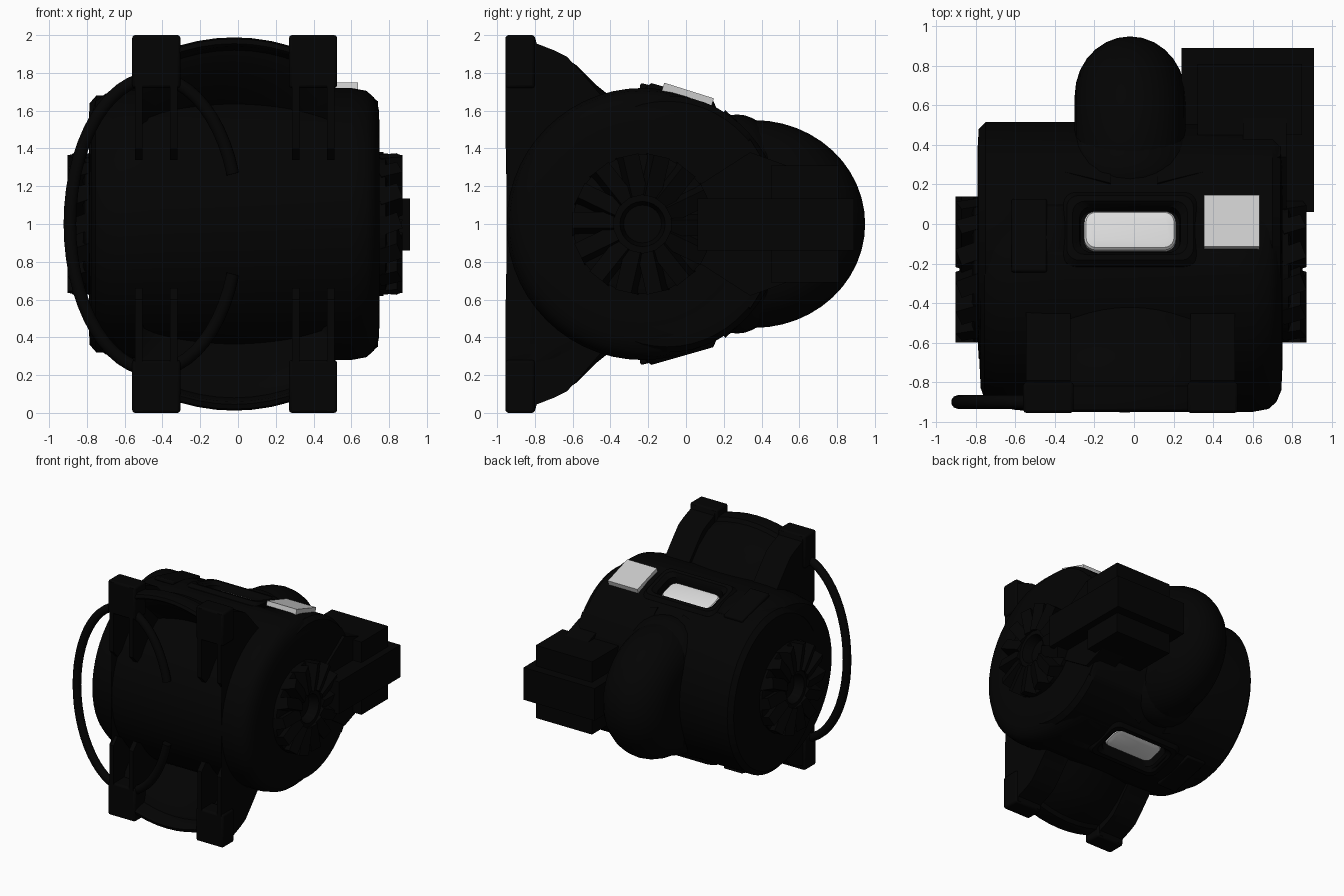
import bpy, bmesh, math
from mathutils import Matrix, Vector

if "Cube" in bpy.data.objects:
    bpy.data.objects.remove(bpy.data.objects["Cube"])

CY, CZ, R = -0.23, 1.0, 0.72      # barrel axis and radius


def material(name, v):
    m = bpy.data.materials.new(name)
    m.diffuse_color = (v, v, v, 1)
    m.use_nodes = True
    m.node_tree.nodes["Principled BSDF"].inputs["Base Color"].default_value = m.diffuse_color
    return m


BLACK = material("matte black", 0.001)
GREY = material("light grey", 0.6)
WHITE = material("lamp white", 0.72)


def finish(name, bm, mat=BLACK, smooth=True, bevel=0):
    bmesh.ops.recalc_face_normals(bm, faces=bm.faces)
    me = bpy.data.meshes.new(name)
    bm.to_mesh(me)
    bm.free()
    ob = bpy.data.objects.new(name, me)
    bpy.context.collection.objects.link(ob)
    me.materials.append(mat)
    if bevel:
        b = ob.modifiers.new("bevel", 'BEVEL')
        b.width, b.segments = bevel, 2
    if smooth:
        bpy.context.view_layer.objects.active = ob
        bpy.ops.object.select_all(action='DESELECT')
        ob.select_set(True)
        bpy.ops.object.shade_smooth_by_angle(angle=math.radians(35))
    return ob


def loft(name, rings, rot=None, **kw):
    """Skin a list of equal closed rings and cap both ends."""
    bm = bmesh.new()
    rows = [[bm.verts.new(p) for p in ring] for ring in rings]
    n = len(rows[0])
    for a, b in zip(rows, rows[1:]):
        for i in range(n):
            bm.faces.new((a[i], a[(i + 1) % n], b[(i + 1) % n], b[i]))
    bm.faces.new(rows[0])
    bm.faces.new(rows[-1])
    if rot:
        bmesh.ops.transform(bm, matrix=rot, verts=bm.verts)
    return finish(name, bm, **kw)


def lathe_x(name, profile, cy, seg=48, sy=1, **kw):
    """Turn an (x, radius) profile round a line parallel to x."""
    angs = [2 * math.pi * i / seg for i in range(seg)]
    return loft(name, [[(x, cy + sy * r * math.cos(a), CZ + r * math.sin(a))
                        for a in angs] for x, r in profile], **kw)


def box(name, lo, hi, rot=None, **kw):
    lo, hi = Vector(lo), Vector(hi)
    bm = bmesh.new()
    bmesh.ops.create_cube(bm, size=1)
    bmesh.ops.scale(bm, vec=hi - lo, verts=bm.verts)
    bmesh.ops.translate(bm, vec=(lo + hi) / 2, verts=bm.verts)
    if rot:
        bmesh.ops.transform(bm, matrix=rot, verts=bm.verts)
    return finish(name, bm, **kw)


def round_rect(cx, cy, hx, hy, r, z):
    """Rounded rectangle ring at height z."""
    pts = []
    for q, (sx, sy) in enumerate(((1, 1), (-1, 1), (-1, -1), (1, -1))):
        for k in range(6):
            a = math.pi / 2 * (q + k / 5)
            pts.append((cx + sx * (hx - r) + r * math.cos(a),
                        cy + sy * (hy - r) + r * math.sin(a), z))
    return pts


def on_barrel(angle, side=1):
    """Local frame: z points out of the barrel, x stays along its axis."""
    m = Matrix.Translation((0, CY, CZ)) @ Matrix.Rotation(-math.radians(angle), 4, 'X')
    return Matrix.Translation((0, 0, CZ)) @ Matrix.Scale(side, 4, (0, 0, 1)) \
        @ Matrix.Translation((0, 0, -CZ)) @ m


# main barrel with rounded shoulders, and a fuller shell at the back
barrel = lathe_x("barrel", [(-.78, .5), (-.775, .6), (-.755, .655), (-.70, .69), (-.6, .71),
                            (-.45, R), (.6, R), (.68, .705), (.72, .67), (.745, .61), (.75, .5)],
                 CY, seg=56)
shell = lathe_x("barrel_back", [(-.79, .55), (-.785, .64), (-.75, .68), (.70, .68), (.74, .65),
                                (.748, .55)], -.1, sy=.905, seg=56)

# radial vents on both ends
for side, x0, tag in ((-1, -.76, "left"), (1, .73, "right")):
    lathe_x("vent_base_" + tag, [(x0, .37), (x0 + side * .05, .37), (x0 + side * .06, .34),
                                 (x0 + side * .06, .15), (x0 + side * .02, .12)], CY, seg=32)
    lathe_x("vent_hub_" + tag, [(x0, .17), (x0 + side * .11, .17), (x0 + side * .11, .12),
                                (x0 + side * .03, .10)], CY, seg=24)
    for i in range(14):
        rot = Matrix.Translation((x0 + side * .07, CY, CZ)) \
            @ Matrix.Rotation(2 * math.pi * (i + .5) / 14, 4, 'X') \
            @ Matrix.Translation((0, 0, .26)) @ Matrix.Rotation(.35, 4, 'Z')
        box("vent_blade_" + tag, (-.06, -.045, -.11), (.06, .045, .11), rot, smooth=False)

# rear wheel pod with rounded rim, and its collar
tube = [math.pi * (i / 14 - .5) for i in range(15)]
lathe_x("rear_pod", [(-.02 + .28 * math.sin(t), .27 + .28 * math.cos(t)) for t in tube],
        .36, sy=1.07)
lathe_x("pod_collar", [(-.02 + .33 * math.sin(t), .28 + .30 * math.cos(t)) for t in tube],
        .27, sy=.55)

# saddle band across the back of the barrel
for s, tag in ((1, "upper"), (-1, "lower")):
    for side in (-1, 1):
        rings = []
        for i in range(7):
            t = i / 6
            x = side * (.12 + .62 * t)
            a0 = math.radians(36 + 16 * t)
            r = .745 - .02 * t
            sec = [(a0, .66), (a0, r), (a0 + .22, r), (a0 + .28, .66)]
            rings.append([(x, CY + q * math.sin(a), CZ + s * q * math.cos(a)) for a, q in sec])
        loft("saddle_band_" + tag, rings)

# front disc: rim with a recessed face, stepped dome behind, trimmed between the brackets
disc = [(-.55, .62), (-.80, .84), (-.83, .92), (-.935, .94), (-.95, .955), (-.94, .98),
        (-.91, .988), (-.82, .98), (-.80, .95), (-.70, .92), (-.58, .84), (-.48, .74), (-.38, .66)]
loft("front_disc", [[(-.02 + max(-.51, min(.53, k * math.cos(a))), y, CZ + k * math.sin(a))
                     for a in [2 * math.pi * i / 64 for i in range(64)]] for y, k in disc])

# four mounting brackets: side fins, curved back strap and front plate
outer = [(-.80, 1.99), (-.79, 1.955), (-.70, 1.92), (-.63, 1.885), (-.56, 1.81),
         (-.50, 1.74), (-.44, 1.67), (-.36, 1.62)]
fin = [(-.955, 1.99)] + outer + [(-.40, 1.5), (-.70, 1.45), (-.90, 1.34), (-.955, 1.40)]
strap = outer + [(y - .07, z - .10) for y, z in reversed(outer)]
for xa, xb, tag in ((-.56, -.305, "left"), (.27, .525, "right")):
    for s, end in ((1, "upper"), (-1, "lower")):
        def slab(name, pts, x1, x2, **kw):
            loft("%s_%s_%s" % (name, end, tag),
                 [[(x, y, CZ + s * (z - CZ)) for y, z in pts] for x in (x1, x2)], **kw)
        slab("bracket_fin_outer", fin, xa + .015, xa + .055, smooth=False)
        slab("bracket_fin_inner", fin, xb - .055, xb - .015, smooth=False)
        slab("bracket_strap", strap, xa + .015, xb - .015)
        z1, z2 = sorted((CZ + s * .72, CZ + s * 1.0))
        box("bracket_plate_%s_%s" % (end, tag), (xa, -.955, z1), (xb, -.80, z2), bevel=.015)

# lamps sunk into framed pockets on top and underside
for s, tag in ((1, "upper"), (-1, "lower")):
    m = on_barrel(16, s)
    cut = loft("pocket_cutter_" + tag, [round_rect(-.02, .01, .27, .13, .06, z)
                                        for z in (.61, .9)], m)
    cut.hide_render = True
    cut.hide_set(True)
    for body in (barrel, shell):
        b = body.modifiers.new("pocket", 'BOOLEAN')
        b.operation, b.object = 'DIFFERENCE', cut
    loft("lamp_frame_" + tag, [round_rect(-.02, .01, hx, hy, r, z) for hx, hy, r, z in (
        (.345, .195, .07, .60), (.345, .195, .07, .70), (.32, .17, .06, .73),
        (.29, .14, .06, .73), (.255, .12, .06, .70), (.25, .115, .06, .63))], m)
    loft("lamp_" + tag, [round_rect(-.02, .015, hx, hy, r, z) for hx, hy, r, z in (
        (.232, .102, .06, .61), (.232, .102, .06, .66), (.222, .092, .05, .674),
        (.195, .065, .035, .68))], m, mat=WHITE)
    box("access_panel_" + tag, (-.62, -.19, .69), (-.44, .19, .722), on_barrel(14, s), bevel=.01)

# tilted light block on the right of the top
box("top_block", (.355, -.115, .68), (.635, .16, .748), on_barrel(17.5), mat=GREY, smooth=False)

# side arm: flared root, long rail and rear box
loft("arm_root", [[(x, .06, CZ - .2), (x, .34, CZ - .38), (x, .56, CZ - .30),
                   (x, .56, CZ + .30), (x, .34, CZ + .38), (x, .06, CZ + .2)]
                  for x in (.55, .77)], smooth=False)
box("arm_rail", (.62, .06, .86), (.91, .89, 1.135), smooth=False)
box("arm_back_plate", (.24, .45, .86), (.91, .89, 1.135), smooth=False)
box("arm_box", (.32, .45, .69), (.85, .81, 1.31), smooth=False)

# hose looping out past the left side, ends tucked into the barrel
cu = bpy.data.curves.new("hose", 'CURVE')
cu.dimensions = '3D'
cu.bevel_depth, cu.bevel_resolution = .035, 3
cu.use_fill_caps = True
sp = cu.splines.new('POLY')
N = 48
sp.points.add(N)
for i in range(N + 1):
    a = math.radians(20 + 320 * i / N)
    y = -.90 - .02 * max(0, math.cos(a))
    sp.points[i].co = (-.445 + .445 * math.cos(a), y, 1.0 + .775 * math.sin(a), 1)
hose = bpy.data.objects.new("hose", cu)
bpy.context.collection.objects.link(hose)
cu.materials.append(BLACK)
